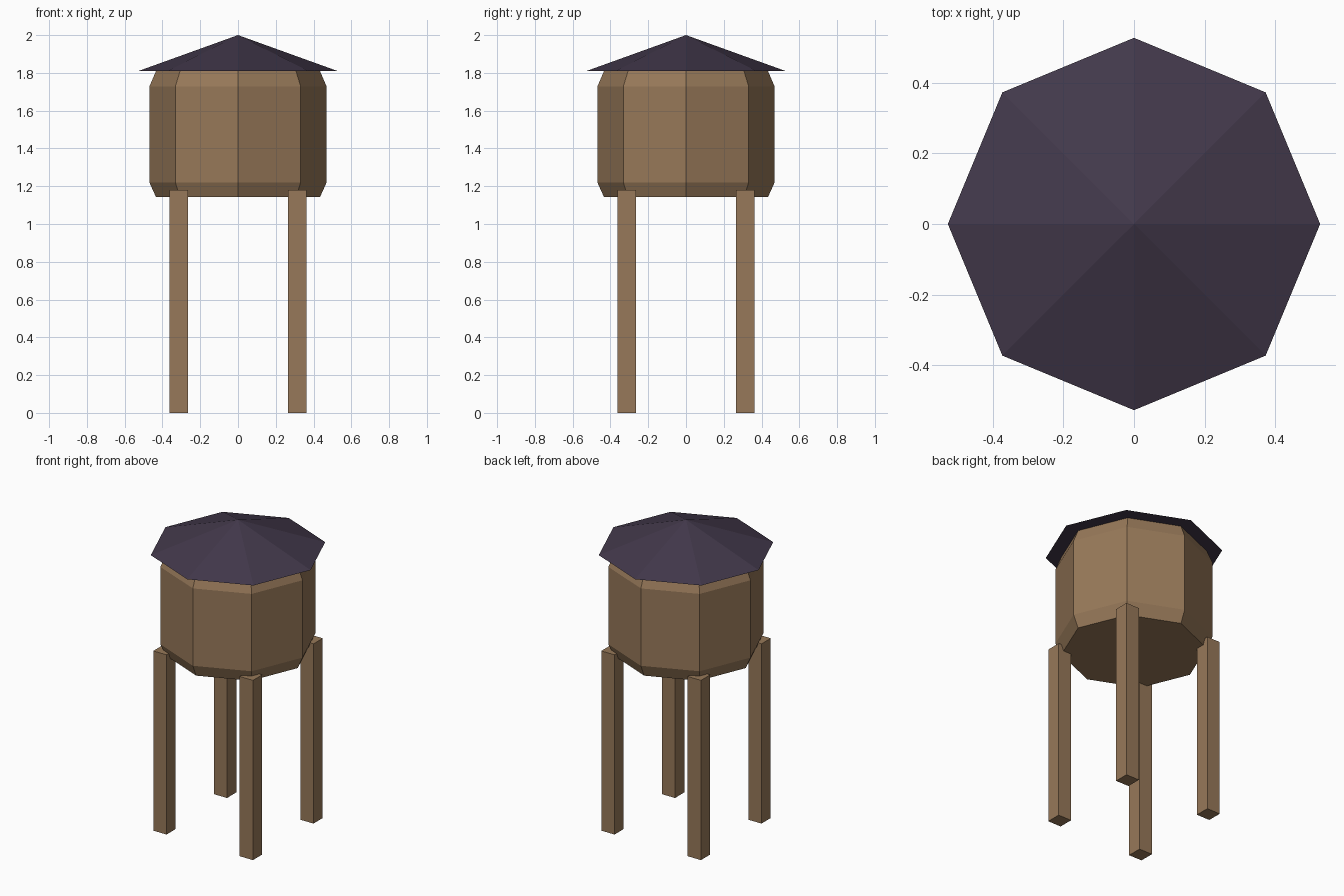
import bpy, bmesh
from math import cos, sin, tau

if "Cube" in bpy.data.objects:
    bpy.data.objects.remove(bpy.data.objects["Cube"])

SIDES = 8


def material(name, color):
    m = bpy.data.materials.new(name)
    m.diffuse_color = (*color, 1)
    m.use_nodes = True
    m.node_tree.nodes["Principled BSDF"].inputs["Base Color"].default_value = m.diffuse_color
    return m


wood = material("wood", (0.31, 0.19, 0.10))
slate = material("dark_roof", (0.055, 0.04, 0.07))


def lathe(name, profile, mat):
    """Flat-faced eight-sided solid from (radius, z) points; radius 0 makes a tip."""
    bm = bmesh.new()
    rings = []
    for r, z in profile:
        n = SIDES if r else 1
        rings.append([bm.verts.new((r * cos(tau * i / SIDES), r * sin(tau * i / SIDES), z))
                      for i in range(n)])
    for low, high in zip(rings, rings[1:]):
        for i in range(SIDES):
            j = (i + 1) % SIDES
            if len(high) == 1:
                bm.faces.new((low[i], low[j], high[0]))
            else:
                bm.faces.new((low[i], low[j], high[j], high[i]))
    bm.faces.new(rings[0][::-1])
    if len(rings[-1]) > 1:
        bm.faces.new(rings[-1])
    mesh = bpy.data.meshes.new(name)
    bm.to_mesh(mesh)
    bm.free()
    mesh.materials.append(mat)
    obj = bpy.data.objects.new(name, mesh)
    bpy.context.collection.objects.link(obj)


# Tank with chamfered top and bottom rims
lathe("tank", [(0.434, 1.142), (0.469, 1.22), (0.469, 1.728), (0.434, 1.81)], wood)

# Low pointed roof
lathe("roof", [(0.527, 1.81), (0, 2.0)], slate)

# Four square legs
LEG_H, LEG_W, LEG_POS = 1.18, 0.096, 0.314
for y, end in ((-LEG_POS, "front"), (LEG_POS, "back")):
    for x, side in ((-LEG_POS, "left"), (LEG_POS, "right")):
        bpy.ops.mesh.primitive_cube_add(size=1, location=(x, y, LEG_H / 2))
        leg = bpy.context.object
        leg.name = f"{end}_{side}_leg"
        leg.scale = (LEG_W, LEG_W, LEG_H)
        leg.data.materials.append(wood)
